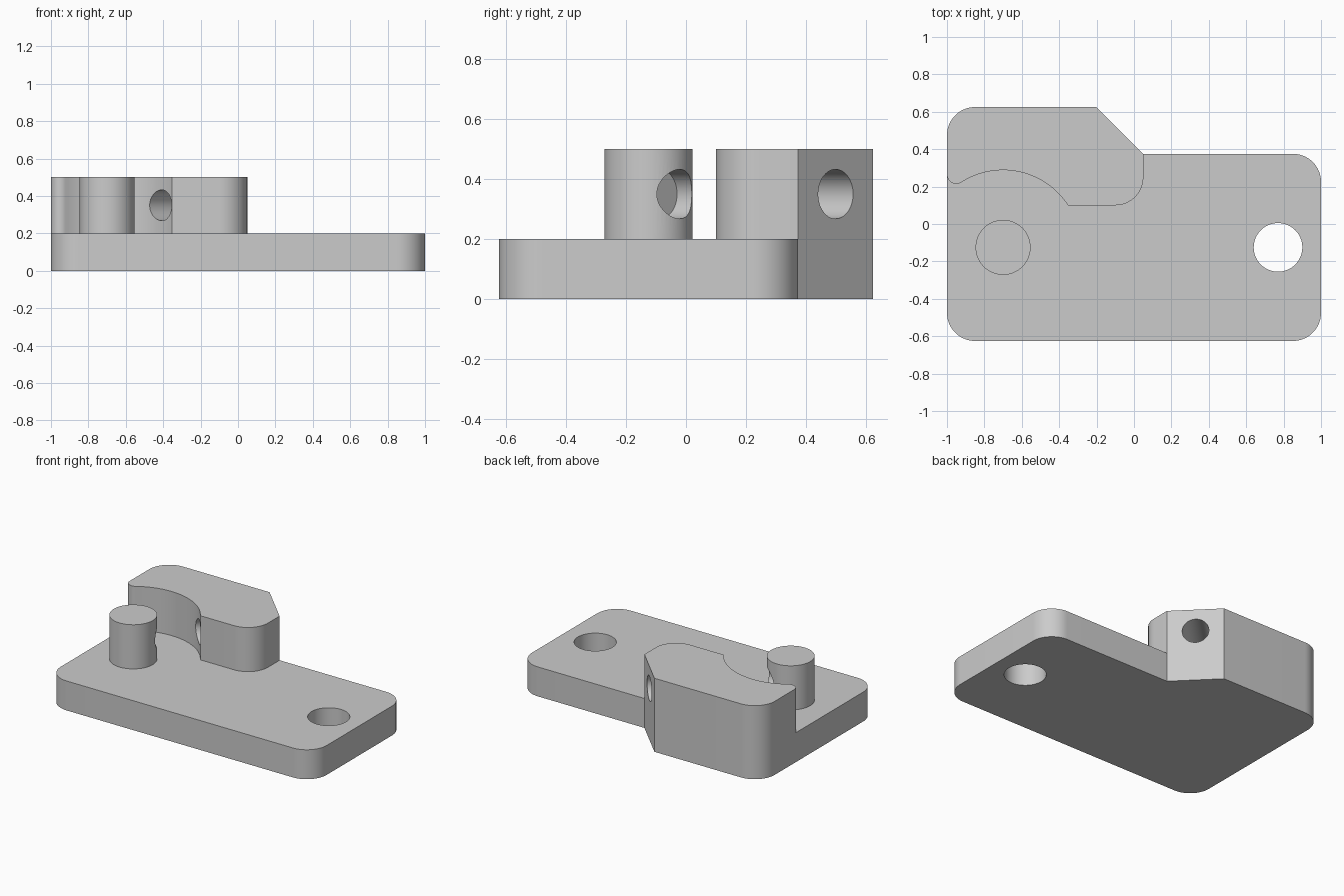
import bpy, bmesh
from math import sin, cos, pi, atan2, sqrt
from mathutils import Vector

cube = bpy.data.objects.get("Cube")
if cube:
    bpy.data.objects.remove(cube, do_unlink=True)

grey = bpy.data.materials.new("light grey")
grey.use_nodes = True
colour = (0.6, 0.6, 0.6, 1)
grey.diffuse_color = colour
grey.node_tree.nodes["Principled BSDF"].inputs["Base Color"].default_value = colour

PLATE_TOP, TOP = 0.2, 0.5
PEG = Vector((-0.7, -0.125))
PEG_R, BORE_R, ROUND = 0.147, 0.0825, 0.15


def arc(centre, r, a0, a1, n=16):
    """Points along an arc, both ends included."""
    steps = [a0 + (a1 - a0) * i / n for i in range(n + 1)]
    return [(centre[0] + r * cos(a), centre[1] + r * sin(a)) for a in steps]


def prism(name, outline, z0, z1):
    """Upright solid from a counter-clockwise outline."""
    bm = bmesh.new()
    face = bm.faces.new([bm.verts.new((x, y, z0)) for x, y in outline])
    top = bmesh.ops.extrude_face_region(bm, geom=[face])["geom"]
    moved = [v for v in top if isinstance(v, bmesh.types.BMVert)]
    bmesh.ops.translate(bm, verts=moved, vec=(0, 0, z1 - z0))
    bmesh.ops.recalc_face_normals(bm, faces=bm.faces)
    mesh = bpy.data.meshes.new(name)
    bm.to_mesh(mesh)
    bm.free()
    mesh.materials.append(grey)
    obj = bpy.data.objects.new(name, mesh)
    bpy.context.collection.objects.link(obj)
    return obj


def disc(centre, r, n=64):
    return arc(centre, r, 0, 2 * pi, n)[:-1]


def activate(obj):
    bpy.ops.object.select_all(action='DESELECT')
    obj.select_set(True)
    bpy.context.view_layer.objects.active = obj


def cut(obj, cutter):
    mod = obj.modifiers.new("hole", 'BOOLEAN')
    mod.operation, mod.solver, mod.object = 'DIFFERENCE', 'EXACT', cutter
    activate(obj)
    bpy.ops.object.modifier_apply(modifier=mod.name)


# Shared back edge: chamfer and rounded rear corner
chamfer = [(0.05, 0.375), (-0.2, 0.625)]
rear_corner = arc((-1 + ROUND, 0.625 - ROUND), ROUND, pi / 2, pi)

# Base plate
plate = prism("base_plate",
              arc((-1 + ROUND, -0.625 + ROUND), ROUND, pi, 1.5 * pi)
              + arc((1 - ROUND, -0.625 + ROUND), ROUND, -pi / 2, 0)
              + arc((1 - ROUND, 0.375 - ROUND), ROUND, 0, pi / 2)
              + chamfer + rear_corner, 0, PLATE_TOP)

# Raised block with a scooped front concentric with the peg
scoop_r, tip_r, front_y = 0.413, 0.05, 0.1
tip = Vector((-1 + tip_r, 0))
tip.y = PEG.y + sqrt((scoop_r + tip_r) ** 2 - (tip.x - PEG.x) ** 2)
a_tip = atan2(tip.y - PEG.y, tip.x - PEG.x)
a_end = atan2(front_y - PEG.y, sqrt(scoop_r ** 2 - (front_y - PEG.y) ** 2))
block = prism("raised_block",
              arc(tip, tip_r, pi, a_tip + pi, 12)
              + arc(PEG, scoop_r, a_tip, a_end, 40)[1:]
              + arc((0.05 - ROUND, front_y + ROUND), ROUND, -pi / 2, 0)
              + chamfer + rear_corner, PLATE_TOP, TOP)

# Round peg
peg = prism("round_peg", disc(PEG, PEG_R), PLATE_TOP, TOP)

# Vertical hole through the plate
hole = prism("plate_hole_cutter", disc((0.77, -0.125), 0.13), -0.1, 0.3)
cut(plate, hole)

# Diagonal blind bore, square to the chamfer, ending inside the peg
bore = prism("bore_cutter", disc((0, 0), BORE_R), 0.052, 1.1)
bore.location = (PEG.x, PEG.y, (PLATE_TOP + TOP) / 2)
bore.rotation_euler = (0, pi / 2, pi / 4)
bpy.context.view_layer.update()
cut(block, bore)
cut(peg, bore)

for cutter in (hole, bore):
    bpy.data.objects.remove(cutter, do_unlink=True)

for part in (plate, block, peg):
    activate(part)
    bpy.ops.object.shade_smooth_by_angle(angle=pi / 6)
